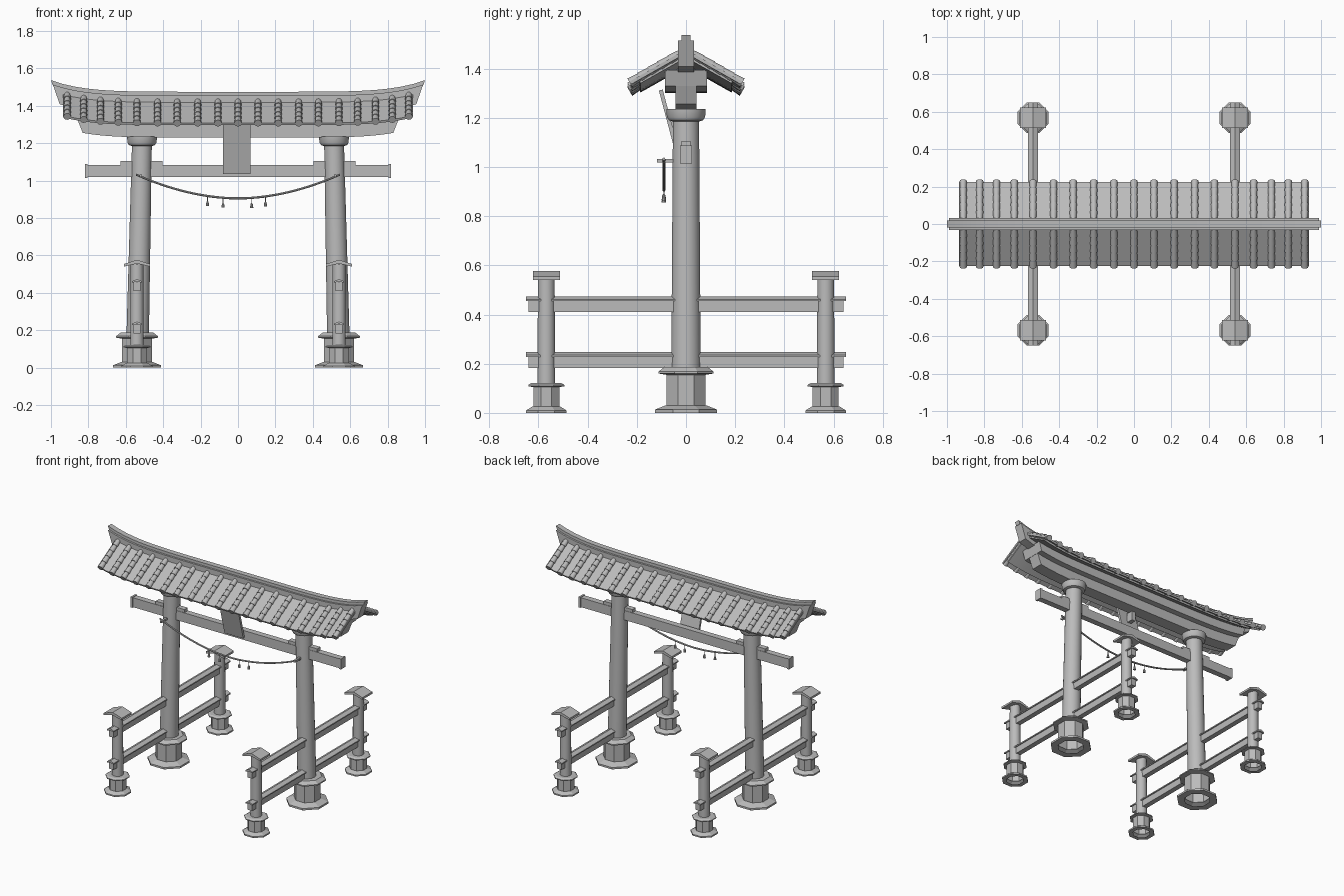
import bpy, bmesh, math
from mathutils import Matrix, Vector

if "Cube" in bpy.data.objects:
    bpy.data.objects.remove(bpy.data.objects["Cube"])

stone = bpy.data.materials.new("plain_grey")
stone.use_nodes = True
GREY = (0.5, 0.5, 0.5, 1)
stone.diffuse_color = GREY
stone.node_tree.nodes["Principled BSDF"].inputs["Base Color"].default_value = GREY


def finish(name, bm, smooth=True):
    bmesh.ops.recalc_face_normals(bm, faces=bm.faces)
    me = bpy.data.meshes.new(name)
    bm.to_mesh(me)
    bm.free()
    me.materials.append(stone)
    if smooth:
        me.polygons.foreach_set("use_smooth", [True] * len(me.polygons))
        me.set_sharp_from_angle(angle=math.radians(35))
    ob = bpy.data.objects.new(name, me)
    bpy.context.collection.objects.link(ob)
    return ob


def loft(bm, rings, ends=True):
    """Skin a list of closed point rings."""
    vs = [[bm.verts.new(p) for p in ring] for ring in rings]
    n = len(vs[0])
    for a, b in zip(vs, vs[1:]):
        for i in range(n):
            bm.faces.new((a[i], a[(i + 1) % n], b[(i + 1) % n], b[i]))
    if ends:
        bm.faces.new(vs[0])
        bm.faces.new(vs[-1])


def lathe(name, profile, sides, x, y, lean=0.0, ends=True):
    """Profile of (apothem, z); lean shifts x per unit of height."""
    bm = bmesh.new()
    k = 1 / math.cos(math.pi / sides)
    angles = [math.tau * (i + 0.5) / sides for i in range(sides)]
    loft(bm, [[(x + lean * z + r * k * math.cos(a), y + r * k * math.sin(a), z)
               for a in angles] for r, z in profile], ends)
    return finish(name, bm, sides > 8)


def prism_y(name, pts, x, y, z, half):
    """Extrude an (x, z) section along y."""
    bm = bmesh.new()
    loft(bm, [[(x + px, y + s * half, z + pz) for px, pz in pts] for s in (-1, 1)])
    return finish(name, bm, False)


def box(name, center, size, tilt=0.0):
    bm = bmesh.new()
    m = (Matrix.Translation(center) @ Matrix.Rotation(tilt, 4, "X")
         @ Matrix.Diagonal((*size, 1)))
    bmesh.ops.create_cube(bm, size=1, matrix=m)
    return finish(name, bm, False)


def upsweep(x):
    return 0.062 * abs(x) ** 6


def swept_beam(name, section, half, slant=0.0):
    """Extrude a (y, z) section along x with upturned, slanted ends."""
    bm = bmesh.new()
    top = max(z for _, z in section)
    rings = []
    for i in range(33):
        t = i / 16 - 1
        rings.append([(t * (half - slant * (top - z)), y, z + upsweep(t * half))
                      for y, z in section])
    loft(bm, rings)
    return finish(name, bm)


def rect(w, z0, z1):
    return [(-w, z0), (w, z0), (w, z1), (-w, z1)]


def gable(w, low, mid, peak, under):
    return [(-w, low), (-w, mid), (0, peak), (w, mid), (w, low), (0, under)]


for side, tag in ((1, "left"), (-1, "right")):
    X = 0.54 * side
    # Main pillar with octagonal base and flared capital
    lathe(f"{tag}_pillar_base",
          [(0.08, 0), (0.127, 0), (0.127, 0.013), (0.085, 0.03), (0.08, 0.03), (0.08, 0.155),
           (0.112, 0.16), (0.112, 0.168), (0.088, 0.187), (0.05, 0.187)], 8, X, 0, ends=False)
    lean = -0.022 * side
    lathe(f"{tag}_pillar", [(0.06, 0.18), (0.053, 1.2)], 24, X, 0, lean)
    lathe(f"{tag}_capital", [(0.055, 1.185), (0.07, 1.19), (0.078, 1.205), (0.08, 1.235)],
          24, X, 0, lean)

    # Fence posts in front of and behind the pillar
    for s, end in ((-1, "front"), (1, "back")):
        Y = 0.568 * s
        lathe(f"{tag}_{end}_post_base",
              [(0.053, 0), (0.082, 0), (0.082, 0.01), (0.058, 0.025), (0.053, 0.025),
               (0.053, 0.105), (0.073, 0.108), (0.073, 0.114), (0.06, 0.122), (0.03, 0.122)],
              8, X, Y, ends=False)
        lathe(f"{tag}_{end}_post", [(0.036, 0.115), (0.034, 0.555)], 16, X, Y)
        prism_y(f"{tag}_{end}_post_cap", gable(0.07, 0.54, 0.554, 0.577, 0.557), X, Y, 0, 0.055)

    # Fence rails, each with a small gabled cover
    for z, level in ((0.41, "upper"), (0.183, "lower")):
        prism_y(f"{tag}_{level}_rail", rect(0.018, 0, 0.048), X, 0, z, 0.64)
        prism_y(f"{tag}_{level}_rail_cover", gable(0.027, 0.044, 0.052, 0.064, 0.05),
                X, 0, z, 0.65)

    # Wedges on the tie beam and the rope hook
    box(f"{tag}_wedge", (0.517 * side, 0, 1.095), (0.225, 0.036, 0.022))
    box(f"{tag}_rope_hook", (0.52 * side, -0.083, 1.026), (0.014, 0.07, 0.014))
    box(f"{tag}_beam_end", (0.812 * side, 0, 1.051), (0.014, 0.05, 0.074))

# Tie beam and the two curved lintels
box("tie_beam", (0, 0, 1.051), (1.62, 0.042, 0.066))
swept_beam("lower_lintel", rect(0.043, 1.23, 1.305), 0.86, 0.4)
swept_beam("upper_lintel", rect(0.085, 1.3, 1.365), 0.88, 0.3)

# Ridge with its narrow top rib
swept_beam("ridge", rect(0.032, 1.35, 1.455), 0.99, 0.35)
swept_beam("ridge_rib", rect(0.019, 1.45, 1.475), 1.0, 0.35)

# Roof slopes with rows of overlapping round tiles
SLOPE = 0.575
TILE_X = [0, 0.107, 0.215, 0.325, 0.43, 0.54, 0.64, 0.735, 0.825, 0.913]
columns = [-x for x in TILE_X[:0:-1]] + TILE_X
for s, tag in ((-1, "front"), (1, "back")):
    def top(y):
        return 1.437 - SLOPE * y
    swept_beam(f"{tag}_roof", [(0, top(0)), (s * 0.225, top(0.225)),
                               (s * 0.22, top(0.22) - 0.014), (0, top(0) - 0.016)], 0.935)
    swept_beam(f"{tag}_roof_lining", [(0, top(0) - 0.012), (s * 0.19, top(0.19) - 0.012),
                                      (s * 0.185, top(0.185) - 0.028), (0, top(0) - 0.03)], 0.92)
    bm = bmesh.new()
    down = Vector((0, s, -SLOPE)).normalized()
    turn = Vector((0, 0, 1)).rotation_difference(down).to_matrix().to_4x4()
    for x in columns:
        for i in range(5):
            y = 0.045 + 0.0405 * i
            pos = Vector((x, s * y, top(y) + 0.001 + upsweep(x)))
            bmesh.ops.create_cone(bm, cap_ends=True, segments=12, radius1=0.016,
                                  radius2=0.02, depth=0.05,
                                  matrix=Matrix.Translation(pos) @ turn)
    finish(f"{tag}_roof_tiles", bm)

# Tilted blank plaque and the bracket behind it
box("plaque", (-0.006, -0.066, 1.175), (0.146, 0.016, 0.285), math.atan(0.265))
box("plaque_bracket", (-0.006, -0.035, 1.2), (0.03, 0.05, 0.07))

# Hanging rope
ROPE_Y = -0.09


def rope_z(x):
    return 0.905 + 0.125 * (abs(x) / 0.54) ** 1.9


bm = bmesh.new()
rings = []
for i in range(33):
    x = 0.545 * (i / 16 - 1)
    rings.append([(x, ROPE_Y + 0.006 * math.cos(a), rope_z(x) + 0.006 * math.sin(a))
                  for a in (math.tau * k / 8 for k in range(8))])
loft(bm, rings)
finish("rope", bm)

# Tassels hanging from the rope
for i, x in enumerate((-0.163, -0.08, 0.073, 0.147)):
    z = rope_z(x)
    lathe(f"tassel_{i + 1}", [(0.002, z), (0.002, z - 0.028), (0.006, z - 0.032),
                              (0.009, z - 0.053)], 10, x, ROPE_Y)
